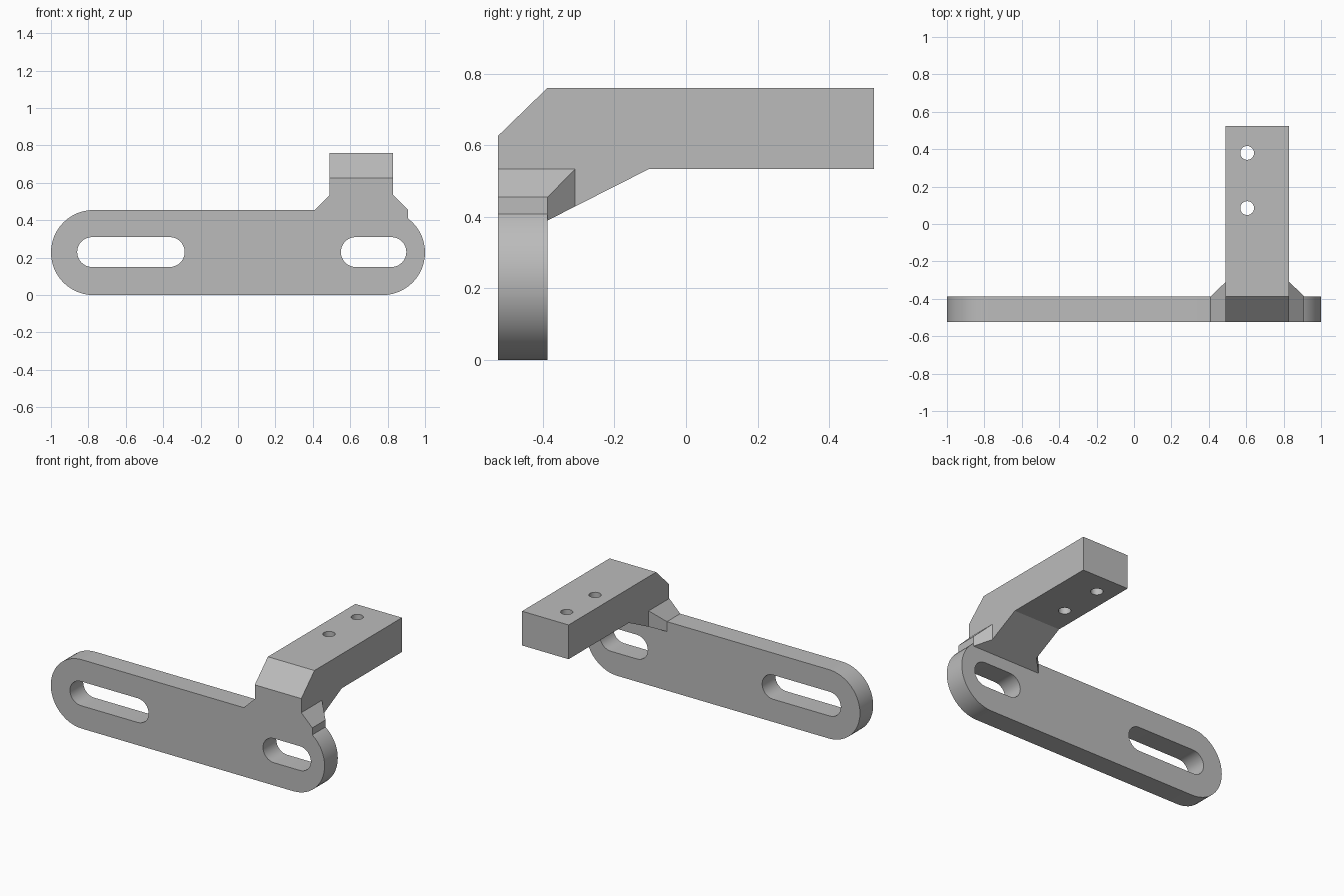
import bpy, bmesh, math
from mathutils import Vector

if "Cube" in bpy.data.objects:
    bpy.data.objects.remove(bpy.data.objects["Cube"])

FRONT, BACK = -0.525, -0.387        # plate faces
ARM_L, ARM_R = 0.49, 0.83           # arm sides
MID = (ARM_L + ARM_R) / 2

grey = bpy.data.materials.new("plain grey")
grey.use_nodes = True
colour = (0.5, 0.5, 0.5, 1)
grey.diffuse_color = colour
grey.node_tree.nodes["Principled BSDF"].inputs["Base Color"].default_value = colour


def finish(name, bm):
    bmesh.ops.recalc_face_normals(bm, faces=bm.faces)
    mesh = bpy.data.meshes.new(name)
    bm.to_mesh(mesh)
    bm.free()
    mesh.materials.append(grey)
    obj = bpy.data.objects.new(name, mesh)
    bpy.context.collection.objects.link(obj)
    return obj


def prism(name, outline, direction):
    """Extrude a closed 3D outline along a direction."""
    bm = bmesh.new()
    face = bm.faces.new([bm.verts.new(p) for p in outline])
    ext = bmesh.ops.extrude_face_region(bm, geom=[face], use_keep_orig=True)
    moved = [v for v in ext["geom"] if isinstance(v, bmesh.types.BMVert)]
    bmesh.ops.translate(bm, verts=moved, vec=direction)
    return finish(name, bm)


def capsule(name, x0, x1, z0, z1, y0, y1, steps=24):
    """Bar with two round ends, extruded front to back."""
    r, zc = (z1 - z0) / 2, (z0 + z1) / 2
    pts = []
    for cx, start in ((x1 - r, -math.pi / 2), (x0 + r, math.pi / 2)):
        for i in range(steps + 1):
            a = start + math.pi * i / steps
            pts.append((cx + r * math.cos(a), y0, zc + r * math.sin(a)))
    return prism(name, pts, (0, y1 - y0, 0))


def combine(target, other, operation):
    mod = target.modifiers.new(other.name, 'BOOLEAN')
    mod.operation, mod.solver, mod.object = operation, 'EXACT', other
    bpy.context.view_layer.objects.active = target
    bpy.ops.object.modifier_apply(modifier=mod.name)
    bpy.data.objects.remove(other)


# Long mounting plate
bracket = capsule("mounting_bracket", -1, 1, 0, 0.455, FRONT, BACK)

# Arm with chamfered front top and sloping underside
profile = [(FRONT, 0.39), (FRONT, 0.627), (-0.388, 0.76), (0.525, 0.76),
           (0.525, 0.534), (-0.103, 0.534), (BACK, 0.39)]
arm = prism("arm", [(ARM_L, y, z) for y, z in profile], (ARM_R - ARM_L, 0, 0))
combine(bracket, arm, 'UNION')

# Flared gussets on both sides of the arm root
for side in (-1, 1):
    bm = bmesh.new()
    inner, outer = MID + side * 0.17, MID + side * 0.25
    core = MID + side * 0.12
    pts = [(outer, y, z) for y in (FRONT, BACK) for z in (0.39, 0.455)]
    for x in (inner, core):
        pts += [(x, FRONT, 0.39), (x, FRONT, 0.534), (x, BACK, 0.39),
                (x, -0.31, 0.534), (x, -0.31, 0.429)]
    for p in pts:
        bm.verts.new(Vector(p))
    hull = bmesh.ops.convex_hull(bm, input=bm.verts)
    loose = [v for v in bm.verts if not v.link_faces]
    bmesh.ops.delete(bm, geom=loose, context='VERTS')
    combine(bracket, finish("gusset", bm), 'UNION')

# Adjustment slots through the plate
for x0, x1 in ((-0.86, -0.285), (0.55, 0.9)):
    slot = capsule("slot", x0, x1, 0.15, 0.31, FRONT - 0.1, BACK + 0.1, 16)
    combine(bracket, slot, 'DIFFERENCE')

# Screw holes through the arm
for y in (0.085, 0.38):
    ring = [(0.605 + 0.037 * math.cos(a), y + 0.037 * math.sin(a), 0.45)
            for a in (math.tau * i / 32 for i in range(32))]
    combine(bracket, prism("hole", ring, (0, 0, 0.4)), 'DIFFERENCE')

# Smooth round ends, crisp edges
bpy.ops.object.select_all(action='DESELECT')
bracket.select_set(True)
bpy.context.view_layer.objects.active = bracket
bpy.ops.object.shade_smooth_by_angle(angle=math.radians(20))
